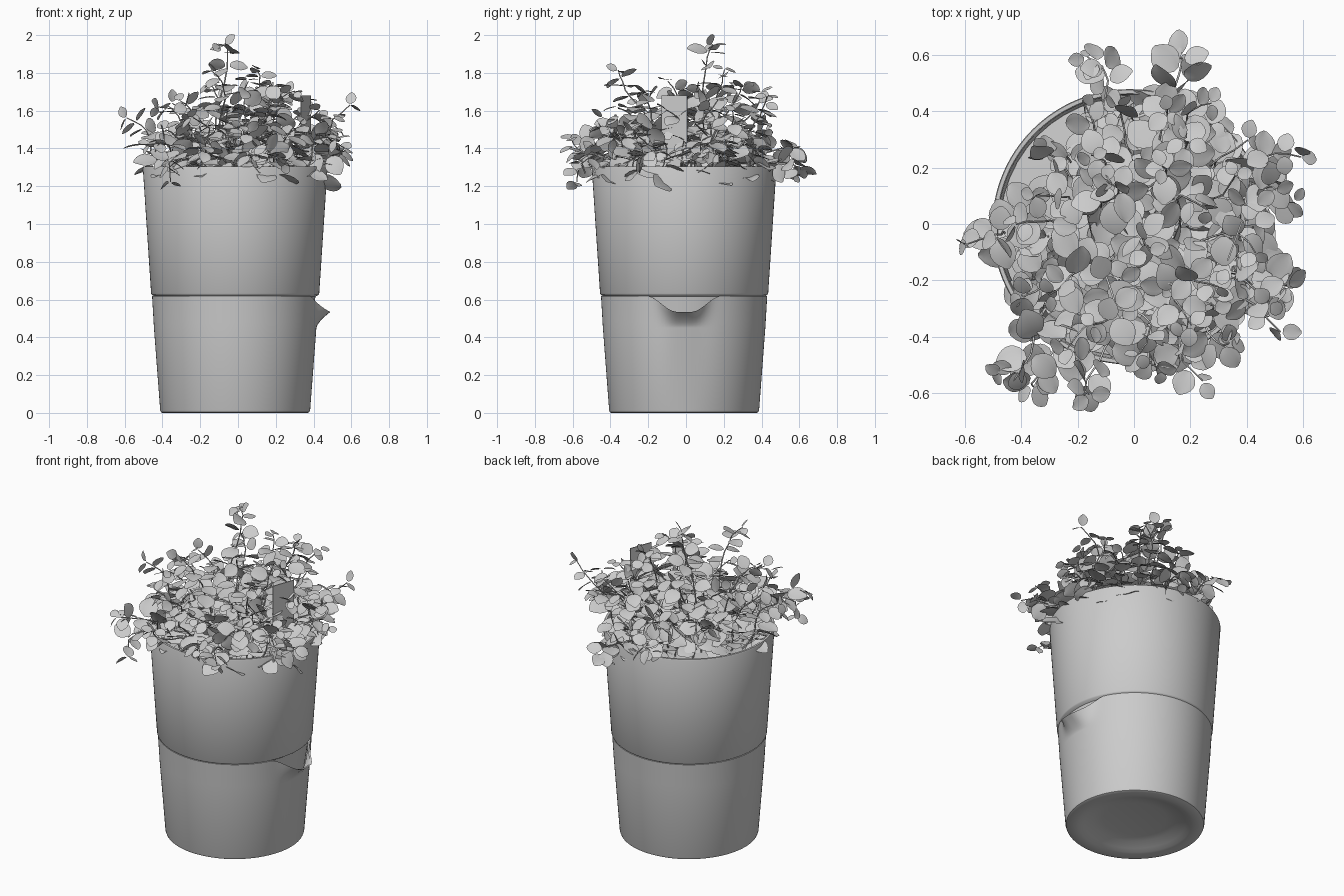
import bpy, bmesh, math, random
from mathutils import Vector, Matrix

random.seed(7)
if "Cube" in bpy.data.objects:
    bpy.data.objects.remove(bpy.data.objects["Cube"], do_unlink=True)

CENTRE = Vector((-0.015, -0.01, 0))
UP = Vector((0, 0, 1))

grey = bpy.data.materials.new("plain grey")
grey.use_nodes = True
grey.diffuse_color = (0.6, 0.6, 0.6, 1)
grey.node_tree.nodes["Principled BSDF"].inputs["Base Color"].default_value = grey.diffuse_color


def finish(bm, name, angle=40):
    """Turn a bmesh into a smooth-shaded object with crisp edges."""
    mesh = bpy.data.meshes.new(name)
    bm.to_mesh(mesh)
    bm.free()
    obj = bpy.data.objects.new(name, mesh)
    bpy.context.collection.objects.link(obj)
    mesh.materials.append(grey)
    bpy.ops.object.select_all(action='DESELECT')
    obj.select_set(True)
    bpy.context.view_layer.objects.active = obj
    bpy.ops.object.shade_smooth_by_angle(angle=math.radians(angle))


def lathe(name, profile, reshape=None, segments=128):
    """Spin a (radius, height) profile about the pot axis."""
    bm = bmesh.new()
    verts = [bm.verts.new((r, 0, z)) for r, z in profile]
    edges = [bm.edges.new(pair) for pair in zip(verts, verts[1:])]
    bmesh.ops.spin(bm, geom=verts + edges, cent=(0, 0, 0), axis=UP,
                   angle=math.tau, steps=segments, use_merge=True)
    bmesh.ops.remove_doubles(bm, verts=bm.verts, dist=0.0005)
    if reshape:
        for v in bm.verts:
            reshape(v)
    bmesh.ops.recalc_face_normals(bm, faces=bm.faces)
    bmesh.ops.translate(bm, verts=bm.verts, vec=CENTRE)
    finish(bm, name)


def smoothstep(t):
    t = min(max(t, 0), 1)
    return t * t * (3 - 2 * t)


# Lower pot, with the rim pulled out and down into a pouring lip at +x
def pull_spout(v):
    t = (v.co.z - 0.45) / 0.17
    if v.co.x < 0 or t <= 0:
        return
    w = smoothstep((0.2 - abs(v.co.y)) / 0.16)
    v.co.x += 0.065 * w * w * t ** 1.6
    v.co.z -= 0.085 * w * t


wall = [(0.43 + 0.01 * i / 6, 0.45 + 0.17 * i / 6) for i in range(7)]
inner_wall = [(r - 0.012, z) for r, z in reversed(wall)]
underside = [(0, 0.045), (0.18, 0.042), (0.24, 0.033), (0.29, 0.014), (0.32, 0.004), (0.34, 0)]
lathe("lower_pot", underside + [(0.385, 0), (0.393, 0.004), (0.397, 0.015)]
      + wall + inner_wall + [(0.38, 0.06), (0, 0.06)], pull_spout)

# Upper pot nested in the lower one
lathe("upper_pot", [(0, 0.3), (0.38, 0.3), (0.425, 0.615), (0.441, 0.625), (0.445, 0.632),
                    (0.489, 1.298), (0.486, 1.305), (0.473, 1.305), (0.469, 1.298),
                    (0.455, 1.1), (0, 1.1)])

# Soil
lathe("soil", [(0.461, 1.2), (0.3, 1.22), (0, 1.23)], segments=48)

# Plant label: a wide head tapering to a stake, leaning outward
bm = bmesh.new()
outline = [(-0.073, 0.5), (0.073, 0.5), (0.073, 0.25), (0.045, 0.2), (0.015, 0),
           (-0.015, 0), (-0.045, 0.2), (-0.073, 0.25)]
face = bm.faces.new([bm.verts.new((0, y, z)) for y, z in outline])
thick = bmesh.ops.extrude_face_region(bm, geom=[face])
moved = [g for g in thick["geom"] if isinstance(g, bmesh.types.BMVert)]
bmesh.ops.translate(bm, verts=moved, vec=(0.006, 0, 0))
bmesh.ops.recalc_face_normals(bm, faces=bm.faces)
bmesh.ops.rotate(bm, verts=bm.verts, matrix=Matrix.Rotation(math.radians(-20), 3, 'Z'))
bmesh.ops.translate(bm, verts=bm.verts, vec=(0.355, -0.06, 1.18))
finish(bm, "plant_label", 20)

# Foliage: every leaf is a rounded blade folded along its midrib
foliage = bmesh.new()
ROWS, COLS = 7, (-1, -0.55, 0, 0.55, 1)


def add_leaf(base, direction, normal, size):
    side = normal.cross(direction).normalized()
    direction = direction.normalized()
    normal = direction.cross(side)
    droop = random.uniform(0.05, 0.3)
    grid = []
    for i in range(ROWS + 1):
        t = i / ROWS
        half = 0.46 * math.sin(math.pi * min(t * 0.97 + 0.03, 0.985)) ** 0.6
        row = []
        for c in COLS:
            lift = 0.3 * abs(c) * half - 0.45 * (c * half) ** 2 - droop * t * t
            co = base + size * (direction * (t + 0.15) + side * c * half + normal * lift)
            row.append(foliage.verts.new(co))
        grid.append(row)
    for a, b in zip(grid, grid[1:]):
        for k in range(len(COLS) - 1):
            foliage.faces.new((a[k], a[k + 1], b[k + 1], b[k]))


stem_curve = bpy.data.curves.new("stems", 'CURVE')
stem_curve.dimensions = '3D'
stem_curve.bevel_depth = 0.005
stem_curve.bevel_resolution = 1
stem_curve.materials.append(grey)


def jitter(amount):
    return Vector([random.uniform(-amount, amount) for _ in range(3)])


def add_stem(root, bend, tip, pairs, size, sway=0.0):
    """A bowed, swaying stem with leaf pairs that shrink towards the tip."""
    swing = jitter(sway)

    def at(t):
        bow = root * (1 - t) ** 2 + bend * 2 * t * (1 - t) + tip * t * t
        return bow + swing * math.sin(t * math.tau)
    points = [at(i / 11) + jitter(0.005) for i in range(12)]
    spline = stem_curve.splines.new('POLY')
    spline.points.add(len(points) - 1)
    for i, (p, co) in enumerate(zip(spline.points, points)):
        p.co = (*co, 1)
        p.radius = 1.1 - 0.05 * i
    spin = random.uniform(0, math.tau)
    for i in range(pairs):
        t = 0.3 + 0.7 * i / (pairs - 1)
        along = (at(t) - at(t - 0.05)).normalized()
        across = along.cross(Vector((math.cos(spin), math.sin(spin), 0.5))).normalized()
        for sign in (1, -1):
            heading = across * sign + along * 0.4 + jitter(0.4)
            heading.z = heading.z * 0.6 - 0.1
            # Blades face up and tip over away from the stem
            normal = UP + Vector((heading.x, heading.y, 0)) * 0.35 + jitter(0.7)
            leaf_size = size * (1.1 - 0.5 * t ** 4) * random.uniform(0.8, 1.15)
            add_leaf(at(t), heading, normal, leaf_size)
        spin += 1.4


# Long stems, listed by the place each tip reaches
TIPS = [(-0.1, 0.15, 1.95), (-0.14, -0.36, 1.81), (0.1, 0.2, 1.82), (0.05, -0.1, 1.76),
        (0.26, 0.05, 1.7), (0.59, 0.24, 1.63), (0.57, 0.08, 1.38), (0.54, -0.22, 1.38),
        (0.52, -0.38, 1.45), (0.24, -0.56, 1.32), (-0.16, -0.61, 1.45), (-0.36, -0.58, 1.22),
        (-0.47, -0.53, 1.42), (-0.59, -0.07, 1.56), (-0.42, 0.0, 1.62), (-0.32, 0.25, 1.45),
        (-0.17, 0.59, 1.4), (0.16, 0.59, 1.26), (0.27, 0.43, 1.68), (0.12, 0.4, 1.7),
        (-0.3, -0.25, 1.65), (0.2, -0.36, 1.62), (0.4, 0.3, 1.5), (0.43, -0.1, 1.6),
        (-0.35, 0.1, 1.64), (-0.4, -0.25, 1.48), (0.34, -0.42, 1.52), (0.3, -0.22, 1.7),
        (0.36, 0.17, 1.66), (0.02, -0.46, 1.52), (-0.06, 0.42, 1.5), (-0.15, 0.24, 1.74),
        (0.5, 0.12, 1.56), (-0.24, -0.44, 1.56), (0.1, -0.52, 1.36), (0.18, 0.3, 1.74),
        (0.48, -0.28, 1.5), (-0.17, 0.42, 1.45)]
for x, y, z in TIPS:
    tip = Vector((x, y, z))
    spread = math.hypot(x, y)
    root = Vector((x * 0.4, y * 0.4, 1.18)) + jitter(0.05)
    reach = 0.8 if spread > 0.5 else 0.6
    bend = Vector((x * reach, y * reach, max(1.46, z - 0.12))) + jitter(0.04)
    add_stem(root, bend, tip, 7 if z > 1.6 or spread > 0.5 else 5, 0.1, 0.05)

# Short stems filling the mound, missing at the back right edge of the rim
for i in range(70):
    angle = i * 2.4
    radius = 0.46 * math.sqrt((i + 0.5) / 70)
    x, y = radius * math.cos(angle), radius * math.sin(angle)
    if y - x > 0.47:
        continue
    root = Vector((x * 0.85, y * 0.85, 1.19))
    height = 1.32 + random.uniform(0, 0.22) * (1.3 - radius * 1.3)
    tip = Vector((x, y, height)) + jitter(0.04)
    add_stem(root, (root + tip) / 2 + jitter(0.05), tip, 3, 0.112)

finish(foliage, "leaves", 60)
stems = bpy.data.objects.new("stems", stem_curve)
bpy.context.collection.objects.link(stems)
